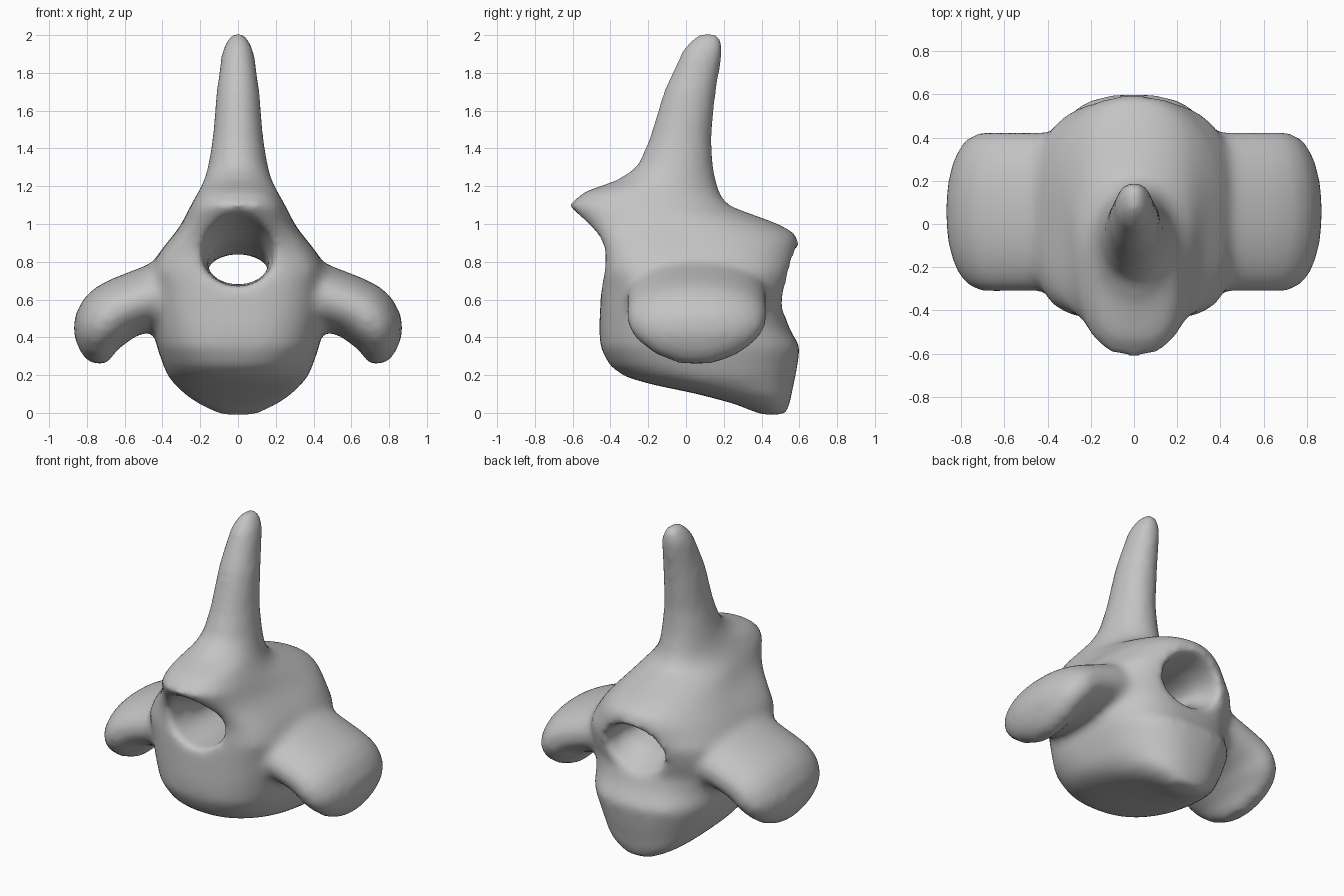
import bpy, bmesh
from math import sin, cos, pi, radians
from mathutils import Vector

if "Cube" in bpy.data.objects:
    bpy.data.objects.remove(bpy.data.objects["Cube"], do_unlink=True)

SIDES = 48


def spow(v, n):
    """Signed power used for superellipse outlines."""
    return (1 if v >= 0 else -1) * abs(v) ** (2 / n)


def outline(centre, u, v, n_pos, n_neg):
    """Closed superellipse ring; its two halves along v may differ in roundness."""
    ring = []
    for i in range(SIDES):
        a = 2 * pi * i / SIDES
        n = n_pos if sin(a) >= 0 else n_neg
        ring.append(centre + u * spow(cos(a), n) + v * spow(sin(a), n))
    return ring


def loft(bm, rings):
    """Skin a row of rings and close both ends."""
    rows = [[bm.verts.new(p) for p in ring] for ring in rings]
    for a, b in zip(rows, rows[1:]):
        for i in range(SIDES):
            j = (i + 1) % SIDES
            bm.faces.new((a[i], a[j], b[j], b[i]))
    bm.faces.new(rows[0])
    bm.faces.new(rows[-1])


def make_object(name, bm):
    bmesh.ops.recalc_face_normals(bm, faces=bm.faces)
    mesh = bpy.data.meshes.new(name)
    bm.to_mesh(mesh)
    bm.free()
    obj = bpy.data.objects.new(name, mesh)
    bpy.context.collection.objects.link(obj)
    return obj


# Body and spine: height, half width, front y, back y
BODY = [
    (-.01, .09, .4, .53), (.05, .215, .25, .55), (.1, .285, .06, .56),
    (.15, .335, -.18, .57), (.19, .37, -.32, .58), (.25, .395, -.405, .59),
    (.35, .43, -.455, .605), (.45, .45, -.46, .545), (.55, .46, -.455, .515),
    (.65, .465, -.45, .54), (.75, .465, -.44, .575), (.83, .43, -.435, .595),
    (.89, .385, -.45, .6), (.95, .335, -.49, .58), (1.0, .3, -.54, .49),
    (1.1, .25, -.62, .22), (1.17, .21, -.54, .175), (1.23, .18, -.37, .16),
    (1.3, .16, -.26, .145), (1.45, .135, -.195, .135), (1.7, .115, -.12, .16),
    (1.92, .085, -.02, .2), (1.98, .055, .03, .195), (2.01, .025, .07, .17),
]
# Corner sharpness of the back and front halves, up to each height
ROUNDNESS = [
    (.2, 2.4, 2.2), (.3, 2.5, 2.4), (.5, 2.6, 2.7), (.6, 2.9, 2.9), (.7, 3.1, 3.2),
    (.8, 2.8, 4), (.9, 2.3, 4.2), (.97, 2.2, 3.8), (1.05, 2.2, 3.2), (1.2, 2, 2.6), (3, 2, 2),
]
bm = bmesh.new()
rings = []
for z, w, front, back in BODY:
    corners = next(r[1:] for r in ROUNDNESS if z < r[0])
    rings.append(outline(Vector((0, (front + back) / 2, z)), Vector((w, 0, 0)),
                         Vector((0, (back - front) / 2, 0)), *corners))
loft(bm, rings)

# Side wings: x, z, half thickness, half depth, downward tilt
WING = [
    (.2, .62, .21, .35, 0), (.45, .615, .175, .37, 5), (.6, .56, .165, .37, 25),
    (.66, .53, .165, .372, 35), (.7, .49, .165, .37, 45), (.74, .435, .148, .35, 57),
    (.76, .375, .122, .3, 67), (.755, .315, .09, .225, 76), (.745, .262, .05, .1, 84),
]
for side in (-1, 1):
    rings = []
    for x, z, thick, depth, tilt in WING:
        t = radians(tilt)
        up = Vector((side * sin(t), 0, cos(t))) * thick
        rings.append(outline(Vector((side * x, .057, z)), Vector((0, depth, 0)), up, 2.1, 2.1))
    loft(bm, rings)
bone = make_object("vertebra", bm)

# Canal cutter, flared at both mouths: y, half width, floor, ceiling
CANAL = [
    (-.8, .2, .65, 1.08), (-.58, .2, .66, 1.06), (-.42, .195, .67, 1.01),
    (-.2, .165, .68, .91), (.1, .16, .68, .84), (.35, .17, .63, .84),
    (.5, .205, .54, .855), (.8, .27, .39, .9),
]
bm = bmesh.new()
loft(bm, [outline(Vector((0, y, (lo + hi) / 2)), Vector((w, 0, 0)),
                  Vector((0, 0, (hi - lo) / 2)), 2, 2) for y, w, lo, hi in CANAL])
cutter = make_object("canal_cutter", bm)
cutter.hide_render = True

# Fuse the masses, open the canal, then soften the joins
bpy.ops.object.select_all(action="DESELECT")
bpy.context.view_layer.objects.active = bone
bone.select_set(True)


def fuse(name):
    mod = bone.modifiers.new(name, "REMESH")
    mod.mode = "VOXEL"
    mod.voxel_size = .022


fuse("fuse")
canal = bone.modifiers.new("canal", "BOOLEAN")
canal.operation = "DIFFERENCE"
canal.solver = "EXACT"
canal.object = cutter
fuse("even_out")
soft = bone.modifiers.new("soften", "SMOOTH")
soft.factor = .5
soft.iterations = 14
for mod in list(bone.modifiers):
    bpy.ops.object.modifier_apply(modifier=mod.name)
bpy.data.objects.remove(cutter, do_unlink=True)
bpy.ops.object.shade_smooth()

# Single grey colour
grey = bpy.data.materials.new("bone_grey")
grey.use_nodes = True
colour = (.55, .55, .55, 1)
grey.diffuse_color = colour
grey.node_tree.nodes["Principled BSDF"].inputs["Base Color"].default_value = colour
bone.data.materials.clear()
bone.data.materials.append(grey)
